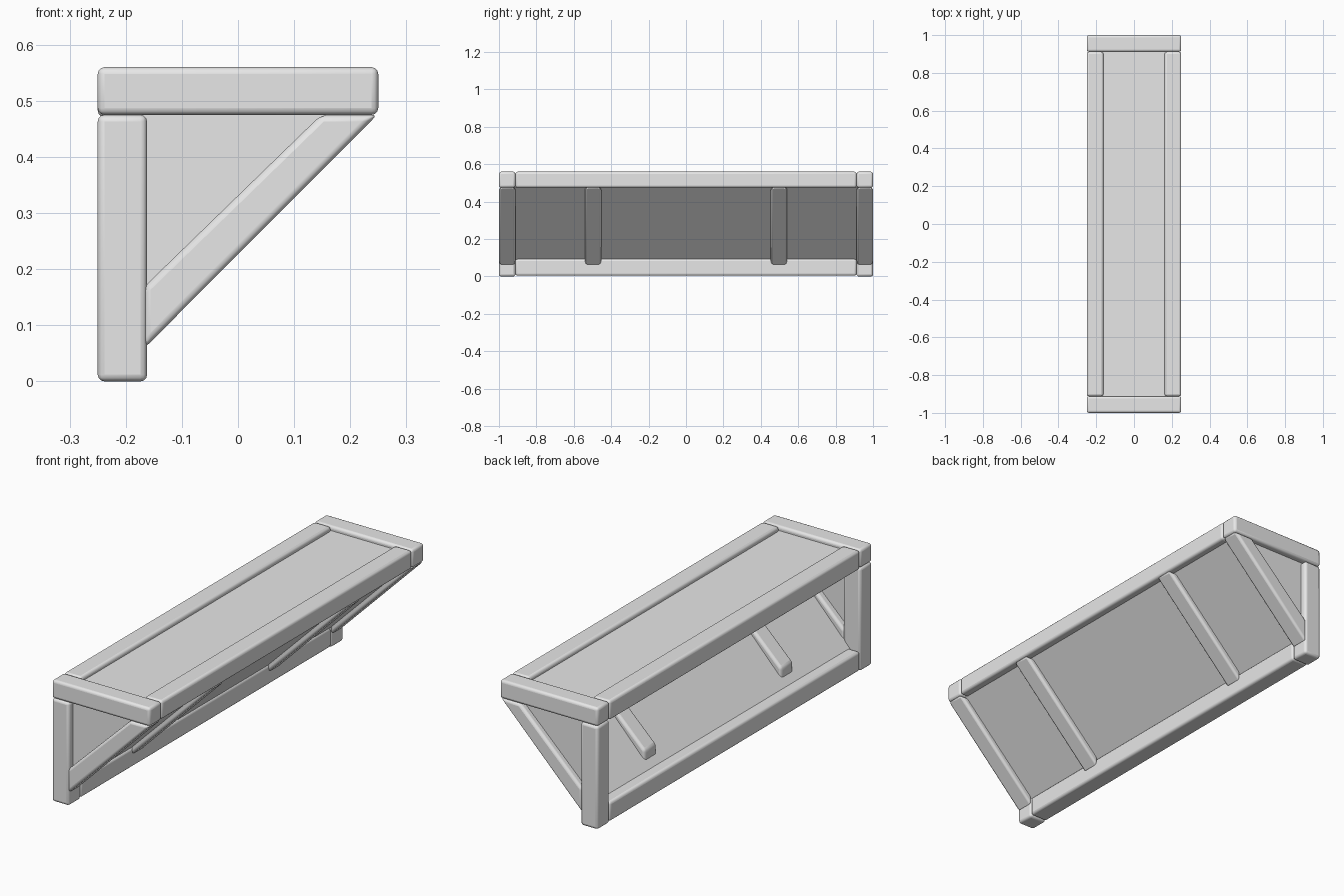
import bpy
import bmesh
from math import radians

cube = bpy.data.objects.get("Cube")
if cube:
    bpy.data.objects.remove(cube, do_unlink=True)

# One plain grey for the whole model
grey = bpy.data.materials.new("light grey")
grey.use_nodes = True
grey.diffuse_color = (0.8, 0.8, 0.8, 1)
grey.node_tree.nodes["Principled BSDF"].inputs["Base Color"].default_value = (0.8, 0.8, 0.8, 1)

BACK, FRONT = -0.25, 0.25      # outer faces across x
T = 0.088                      # timber thickness
JOINT, TOP = 0.475, 0.56       # underside and top of the upper frame
END = 1.0
INNER = END - T                # inner faces of the end frames


def prism(name, profile, y0, y1, bevel=0.0):
    """Extrude an (x, z) profile along y, with softened edges for timber."""
    bm = bmesh.new()
    face = bm.faces.new([bm.verts.new((x, y0, z)) for x, z in profile])
    new = bmesh.ops.extrude_face_region(bm, geom=[face])["geom"]
    bmesh.ops.translate(bm, vec=(0, y1 - y0, 0),
                        verts=[v for v in new if isinstance(v, bmesh.types.BMVert)])
    bmesh.ops.recalc_face_normals(bm, faces=bm.faces)
    mesh = bpy.data.meshes.new(name)
    bm.to_mesh(mesh)
    bm.free()
    obj = bpy.data.objects.new(name, mesh)
    bpy.context.collection.objects.link(obj)
    mesh.materials.append(grey)
    if bevel:
        mod = obj.modifiers.new("rounded edges", 'BEVEL')
        mod.width = bevel
        mod.segments = 3
        mod.limit_method = 'ANGLE'
        bpy.ops.object.select_all(action='DESELECT')
        obj.select_set(True)
        bpy.context.view_layer.objects.active = obj
        bpy.ops.object.shade_smooth_by_angle(angle=radians(35))
    return obj


def rect(x0, x1, z0, z1):
    return [(x0, z0), (x1, z0), (x1, z1), (x0, z1)]


# Profiles seen from the end
brace = [(BACK + T - 0.006, 0.058), (FRONT - 0.002, JOINT),
         (0.148, JOINT), (BACK + T - 0.006, 0.168)]
triangle = [(BACK + 0.05, 0.08), (0.19, JOINT + 0.02), (BACK + 0.05, JOINT + 0.02)]
slope = [(-0.2, 0.06), (0.215, 0.475), (0.215, 0.5), (0.185, 0.5), (-0.2, 0.09)]

# End frames: post, top beam and infill panel on each side
for side, label in ((-1, "front"), (1, "back")):
    a, b = side * INNER, side * END
    prism(label + "_post", rect(BACK, BACK + T, 0, JOINT), a, b, 0.012)
    prism(label + "_top_beam", rect(BACK, FRONT, JOINT, TOP), a, b, 0.012)
    prism(label + "_end_panel", triangle, side * 0.945, side * 0.97)

# Diagonal braces at the ends and in between
for i, y in enumerate((-END + T / 2, -0.497, 0.497, END - T / 2)):
    prism(f"diagonal_brace_{i + 1}", brace, y - T / 2, y + T / 2, 0.012)

# Long rails
for name, x, z0, z1 in (("wall_top_rail", BACK, JOINT - 0.004, TOP),
                        ("outer_top_rail", FRONT - T, JOINT, TOP),
                        ("wall_bottom_rail", BACK, 0.004, 0.094)):
    prism(name, rect(x, x + T, z0, z1), -INNER, INNER, 0.012)

# Thin panels filling the top and the slope
prism("top_panel", rect(-0.2, 0.2, 0.515, 0.54), -0.95, 0.95)
prism("sloping_panel", slope, -0.95, 0.95)
